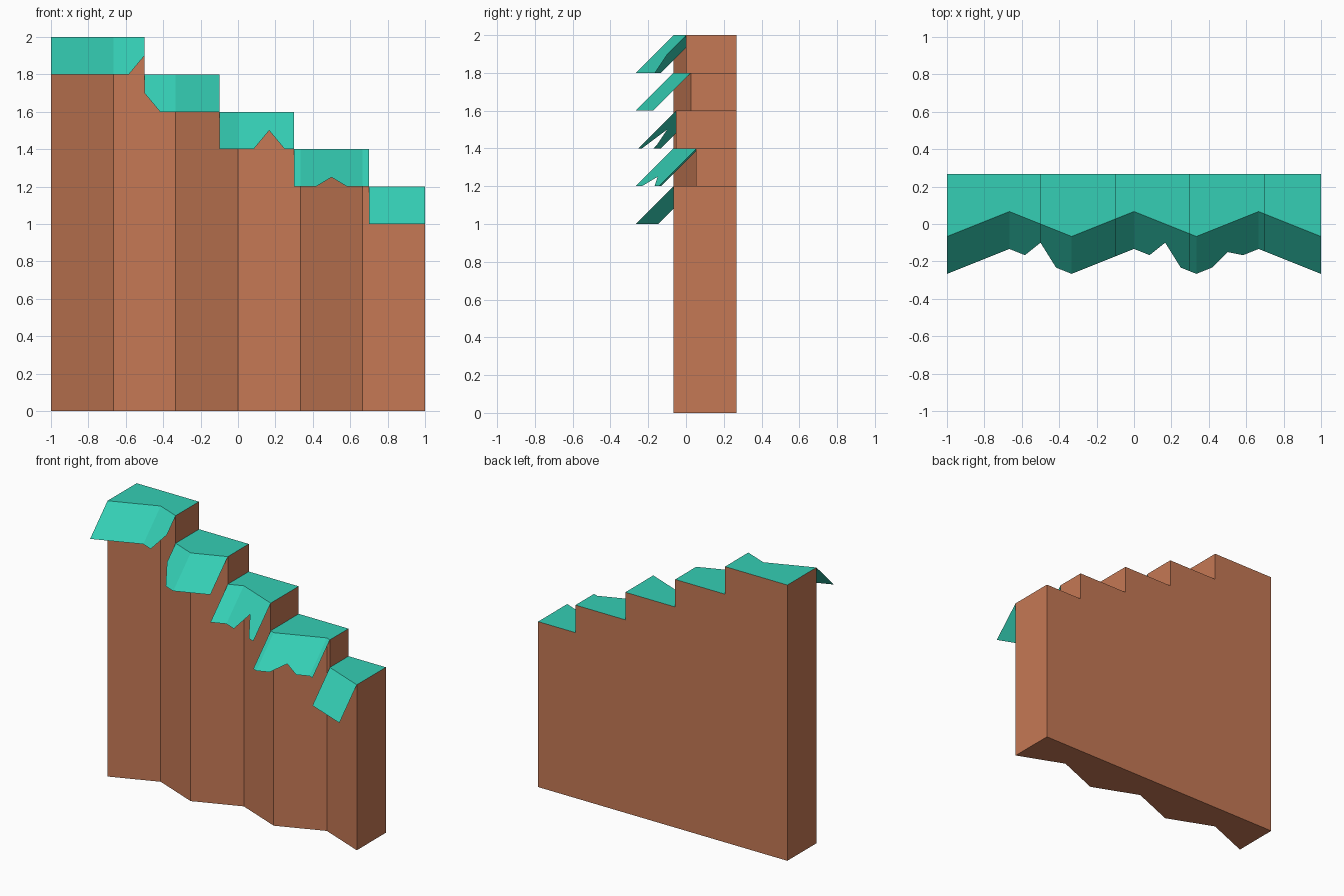
import bpy, bmesh

if "Cube" in bpy.data.objects:
    bpy.data.objects.remove(bpy.data.objects["Cube"])

BACK, AMP, LIP = 4 / 15, 1 / 15, 0.2
STEPS = [(-1, -0.5, 2.0), (-0.5, -0.1, 1.8), (-0.1, 0.3, 1.6), (0.3, 0.7, 1.4), (0.7, 1, 1.2)]
NOTCHES = [(-0.5, 0.1), (1 / 6, 0.1), (0.5, 0.05)]   # x position, how much shorter the lip is
FOLDS = [-1 + i / 3 for i in range(7)]


def front(x):
    """Zigzag front edge of the cliff in plan."""
    t = (x + 1) * 3
    i = min(int(t + 1e-6), 5)
    f = t - i
    return AMP * (2 * f - 1) * (1 if i % 2 == 0 else -1)


def drop(x):
    """Length of the grass lip, shortened at the notches."""
    return LIP - sum(cut * max(0, 1 - abs(x - nx) * 12) for nx, cut in NOTCHES)


def between(xs, a, b):
    return [a] + sorted(x for x in xs if a + 1e-4 < x < b - 1e-4) + [b]


def build(name, faces, color):
    bm = bmesh.new()
    for f in faces:
        bm.faces.new([bm.verts.new(p) for p in f])
    bmesh.ops.remove_doubles(bm, verts=bm.verts[:], dist=1e-4)
    me = bpy.data.meshes.new(name)
    bm.to_mesh(me)
    bm.free()
    ob = bpy.data.objects.new(name, me)
    bpy.context.collection.objects.link(ob)
    mat = bpy.data.materials.new(name)
    mat.diffuse_color = color
    mat.use_nodes = True
    mat.node_tree.nodes["Principled BSDF"].inputs["Base Color"].default_value = mat.diffuse_color
    me.materials.append(mat)


def wall(x, lo, hi):
    y = front(x)
    return [(x, y, lo), (x, BACK, lo), (x, BACK, hi), (x, y, hi)]


rock, grass = [], []
lip_xs = FOLDS + [nx + s / 12 for nx, _ in NOTCHES for s in (-1, 0, 1)]
lip_xs = sorted({round(x, 5) for x in lip_xs})

for i, (a, b, z) in enumerate(STEPS):
    xs = between(FOLDS, a, b)
    # folded front face
    for p, q in zip(xs, xs[1:]):
        rock.append([(p, front(p), 0), (q, front(q), 0), (q, front(q), z), (p, front(p), z)])
    # riser down to the next step
    rock.append(wall(b, STEPS[i + 1][2] if i < 4 else 0, z))
    # flat grass top
    grass.append([(x, front(x), z) for x in xs] + [(b, BACK, z), (a, BACK, z)])
    # sloping grass lip
    ls = between(lip_xs, a, b)
    for p, q in zip(ls, ls[1:]):
        grass.append([(p, front(p) - drop(p), z - drop(p)), (q, front(q) - drop(q), z - drop(q)),
                      (q, front(q), z), (p, front(p), z)])

# left end, stepped back and underside
rock.append(wall(-1, 0, 2)[::-1])
rock.append([(-1, BACK, 0)] + [(x, BACK, z) for a, b, z in STEPS for x in (a, b)] + [(1, BACK, 0)])
rock.append([(-1, BACK, 0), (1, BACK, 0)] + [(x, front(x), 0) for x in FOLDS[::-1]])

build("cliff_rock", rock, (0.56, 0.19, 0.09, 1))
build("grass_cover", grass, (0.035, 0.62, 0.46, 1))
